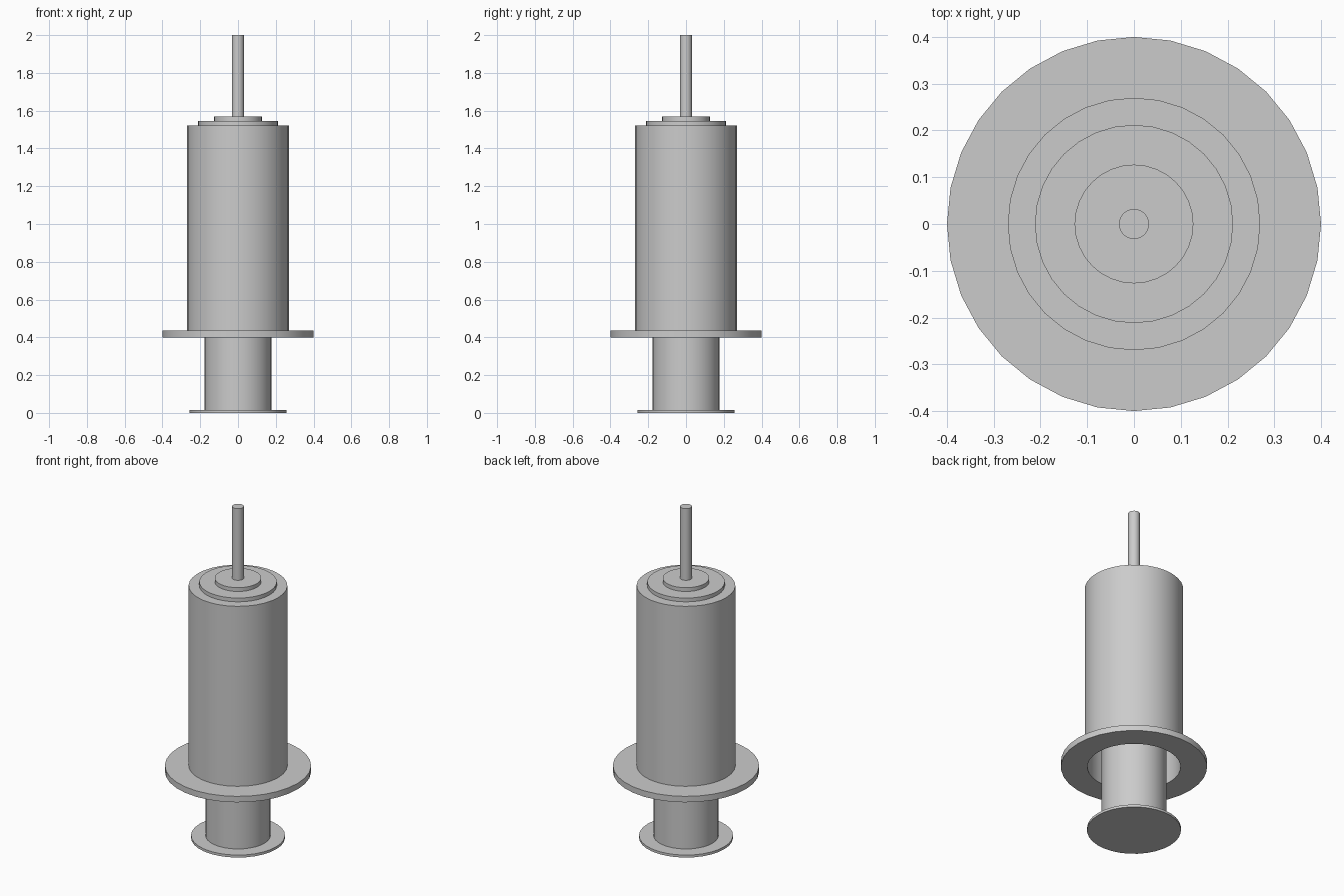
import bpy, bmesh, math

if "Cube" in bpy.data.objects:
    bpy.data.objects.remove(bpy.data.objects["Cube"])

SIDES = 32


def lathe(name, profile, closed=False):
    """Revolve (radius, z) points about z; open profiles start and end on the axis."""
    bm = bmesh.new()
    rings = []
    for r, z in profile:
        if r == 0:
            rings.append([bm.verts.new((0, 0, z))] * SIDES)
        else:
            rings.append([bm.verts.new((r * math.cos(2 * math.pi * i / SIDES),
                                        r * math.sin(2 * math.pi * i / SIDES), z))
                          for i in range(SIDES)])
    pairs = list(zip(rings, rings[1:]))
    if closed:
        pairs.append((rings[-1], rings[0]))
    for a, b in pairs:
        for i in range(SIDES):
            j = (i + 1) % SIDES
            bm.faces.new(list(dict.fromkeys((a[i], a[j], b[j], b[i]))))
    bmesh.ops.recalc_face_normals(bm, faces=bm.faces)
    mesh = bpy.data.meshes.new(name)
    bm.to_mesh(mesh)
    bm.free()
    obj = bpy.data.objects.new(name, mesh)
    bpy.context.collection.objects.link(obj)
    bpy.ops.object.select_all(action='DESELECT')
    obj.select_set(True)
    bpy.context.view_layer.objects.active = obj
    bpy.ops.object.shade_smooth_by_angle(angle=math.radians(30))
    return obj


# Hollow barrel with finger flange, open below and stepped at the top
lathe("barrel", [
    (0, 1.568), (0.127, 1.568), (0.127, 1.545), (0.212, 1.545), (0.212, 1.522),
    (0.27, 1.522), (0.27, 0.436), (0.40, 0.436), (0.40, 0.40),
    (0.255, 0.40), (0.255, 1.50), (0, 1.50)])

# Plunger: thumb disc, rod and piston head inside the barrel
lathe("plunger", [
    (0, 0), (0.257, 0), (0.257, 0.015), (0.178, 0.015),
    (0.178, 1.42), (0.25, 1.42), (0.25, 1.48), (0, 1.48)])

# Needle
lathe("needle", [(0, 1.56), (0.032, 1.56), (0.032, 2.0), (0, 2.0)])
